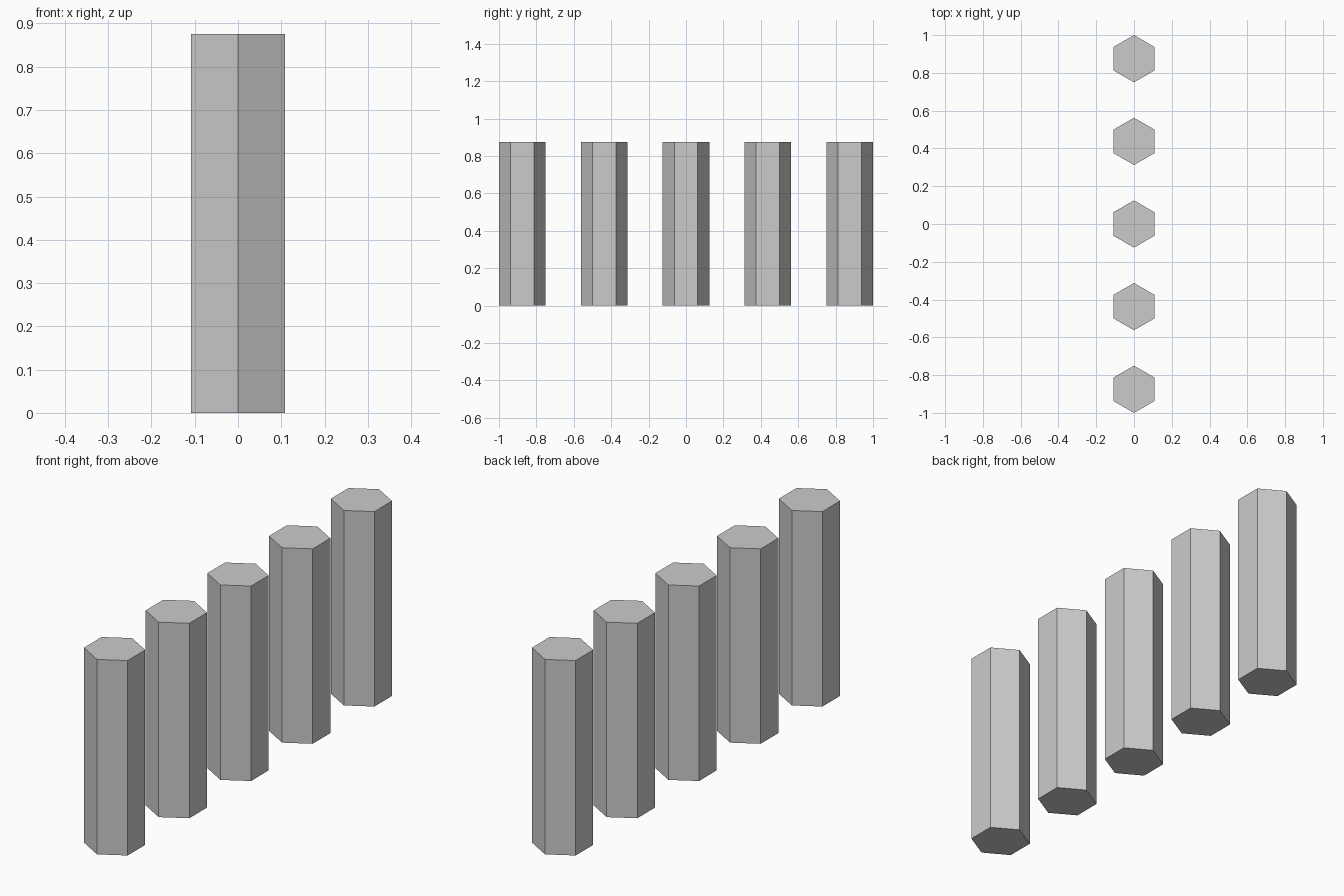
import bpy

if "Cube" in bpy.data.objects:
    bpy.data.objects.remove(bpy.data.objects["Cube"])

COUNT = 5
RADIUS = 0.125
HEIGHT = 0.875
SPACING = 0.4375

# Row of identical hexagonal columns along y, corners pointing front and back
for i in range(COUNT):
    y = (i - (COUNT - 1) / 2) * SPACING
    bpy.ops.mesh.primitive_cylinder_add(
        vertices=6, radius=RADIUS, depth=HEIGHT, location=(0, y, HEIGHT / 2))
    bpy.context.object.name = f"hex_column_{i + 1}"
